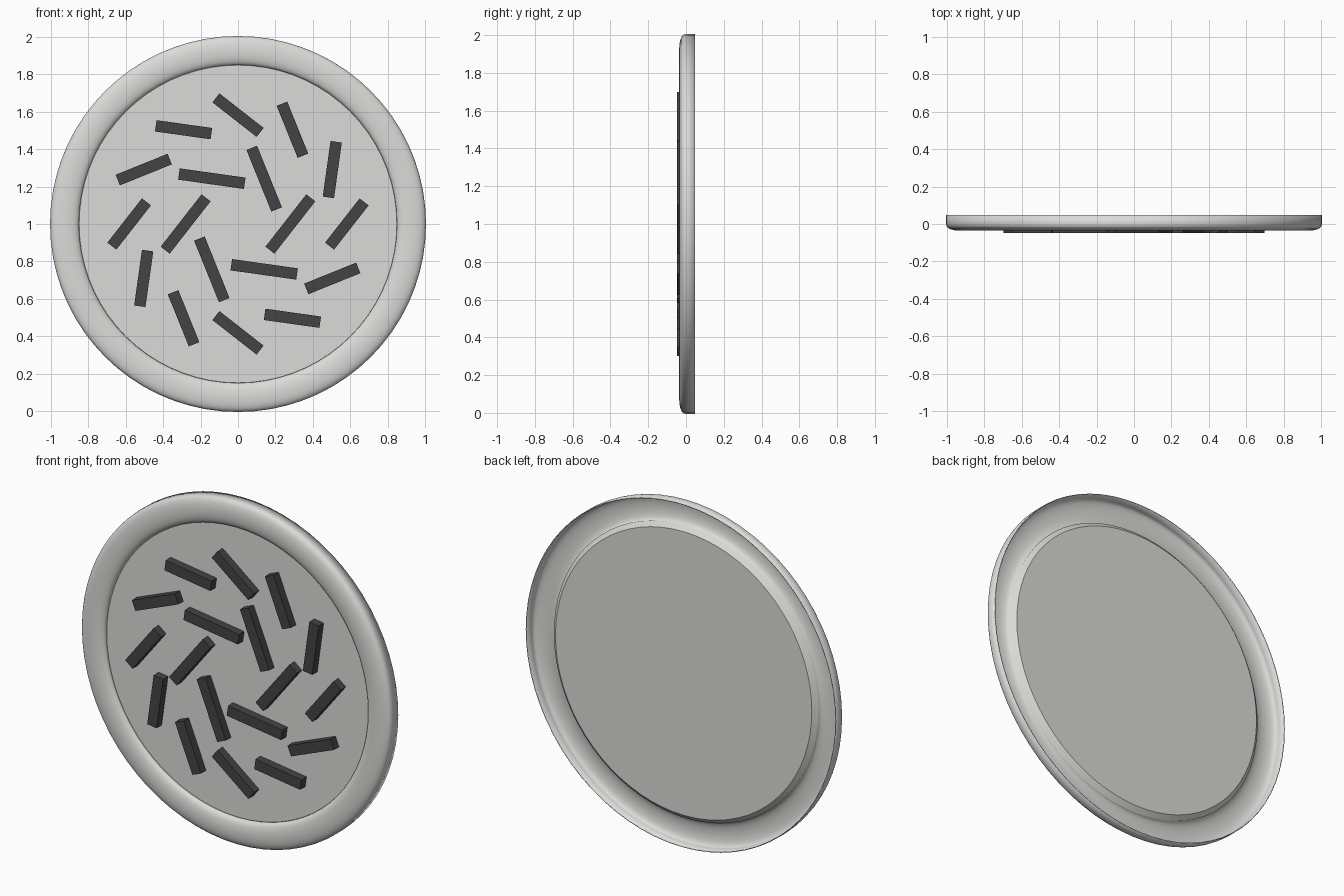
import bpy, bmesh, math
from mathutils import Matrix, Vector

cube = bpy.data.objects.get("Cube")
if cube:
    bpy.data.objects.remove(cube)

SEGMENTS = 72
CENTER = Vector((0, 0, 1))


def material(name, color):
    mat = bpy.data.materials.new(name)
    mat.use_nodes = True
    mat.diffuse_color = (*color, 1)
    mat.node_tree.nodes["Principled BSDF"].inputs["Base Color"].default_value = (*color, 1)
    return mat


def add_object(name, bm, mat):
    mesh = bpy.data.meshes.new(name)
    bm.to_mesh(mesh)
    bm.free()
    mesh.materials.append(mat)
    obj = bpy.data.objects.new(name, mesh)
    obj.location = CENTER
    bpy.context.collection.objects.link(obj)
    return obj


def lathe(name, profile, mat, caps=False):
    """Spin (radius, y) points around the y axis."""
    bm = bmesh.new()
    rings = []
    for r, y in profile:
        ring = []
        for i in range(SEGMENTS):
            a = math.tau * i / SEGMENTS
            ring.append(bm.verts.new((r * math.sin(a), y, r * math.cos(a))))
        rings.append(ring)
    for lower, upper in zip(rings, rings[1:]):
        for i in range(SEGMENTS):
            j = (i + 1) % SEGMENTS
            bm.faces.new((lower[i], lower[j], upper[j], upper[i]))
    if caps:
        bm.faces.new(rings[0])
        bm.faces.new(rings[-1])
        bmesh.ops.recalc_face_normals(bm, faces=bm.faces)
    obj = add_object(name, bm, mat)
    bpy.ops.object.select_all(action="DESELECT")
    bpy.context.view_layer.objects.active = obj
    obj.select_set(True)
    bpy.ops.object.shade_smooth_by_angle(angle=math.radians(35))
    return obj


pale_gray = material("pale gray", (0.71, 0.71, 0.69))
charcoal = material("charcoal", (0.056, 0.054, 0.062))

# Rounded rim: straight outer wall, half-round front, open channel behind
arc = [math.pi * i / 14 for i in range(15)]
rim_profile = [(1, 0.047)] + [
    (0.927 + 0.073 * math.cos(a), -0.031 * math.sin(a) ** 0.8 if 0 < a < 3.14 else 0)
    for a in arc]
rim = lathe("rim", rim_profile, pale_gray)
shell = rim.modifiers.new("shell", "SOLIDIFY")
shell.thickness = 0.005
shell.offset = -1

# Centre panel with a sloped edge at the back
lathe("panel", [(0.856, 0), (0.83, 0.022)], pale_gray, caps=True)


# Slats in two swirling rings
def slat_ring(name, count, radius, length):
    for i in range(count):
        a = math.tau * i / count
        bm = bmesh.new()
        bmesh.ops.create_cube(bm, size=1)
        bm.transform(Matrix.Diagonal((length, 0.049, 0.061, 1)))
        # Each slat leans by the same angle from its own radius
        bm.transform(Matrix.Rotation(-a - math.radians(52), 4, "Y"))
        bm.transform(Matrix.Translation(
            (radius * math.cos(a), -0.0225, radius * math.sin(a))))
        add_object(f"{name}_{i + 1}", bm, charcoal)


slat_ring("outer_slat", 12, 0.582, 0.3)
slat_ring("inner_slat", 6, 0.28, 0.355)
